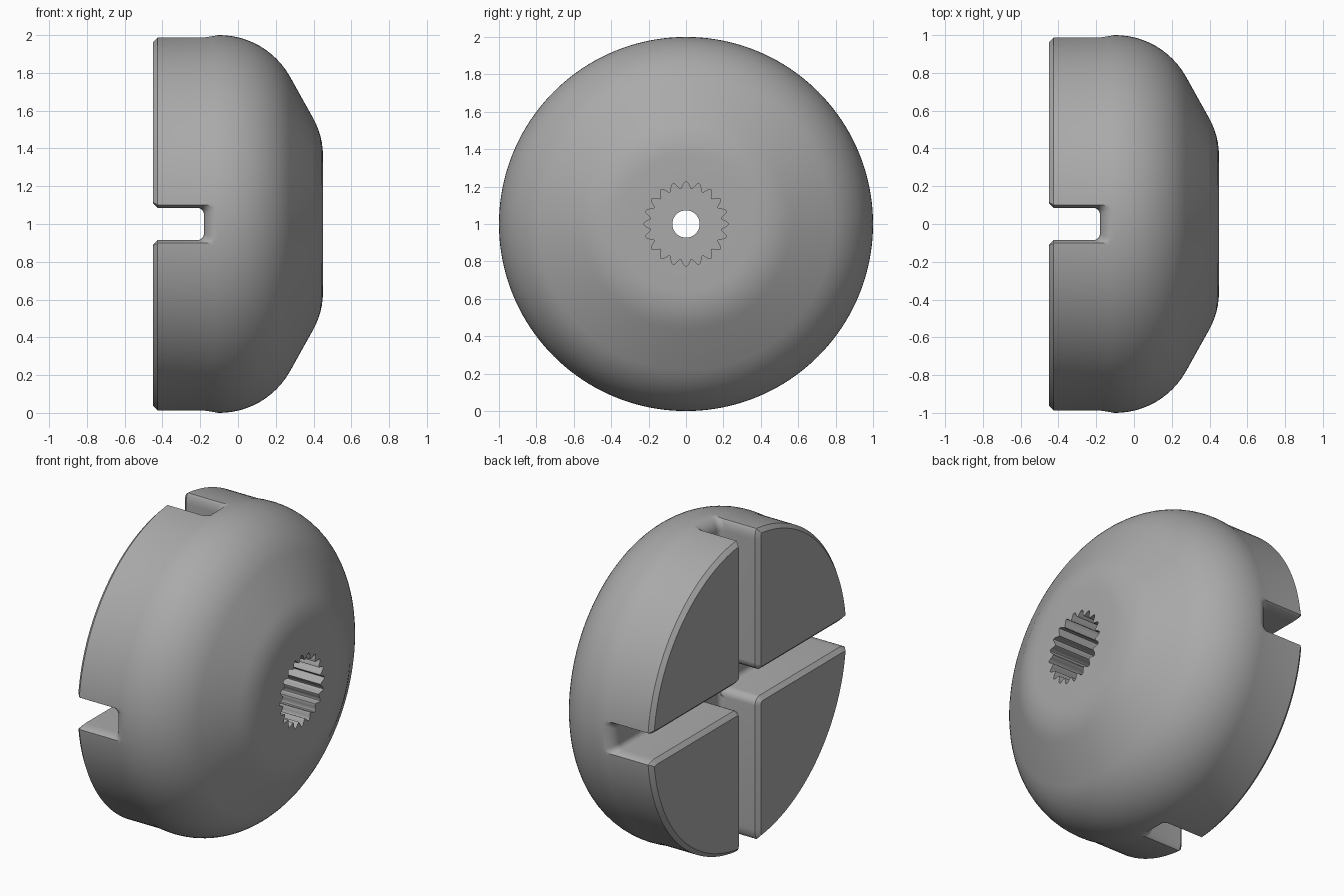
import bpy, bmesh
from math import sin, cos, pi, sqrt, radians
from mathutils import Matrix

cube = bpy.data.objects.get("Cube")
if cube:
    bpy.data.objects.remove(cube)

grey = bpy.data.materials.new("matte grey")
grey.use_nodes = True
grey.diffuse_color = (0.4, 0.4, 0.4, 1)
grey.node_tree.nodes["Principled BSDF"].inputs["Base Color"].default_value = (0.4, 0.4, 0.4, 1)


def loft(name, rings, matrix=Matrix()):
    """Skin closed rings of points and cap both ends."""
    bm = bmesh.new()
    loops = [[bm.verts.new(p) for p in ring] for ring in rings]
    n = len(loops[0])
    for a, b in zip(loops, loops[1:]):
        for i in range(n):
            j = (i + 1) % n
            bm.faces.new((a[i], a[j], b[j], b[i]))
    bm.faces.new(loops[0][::-1])
    bm.faces.new(loops[-1])
    bmesh.ops.recalc_face_normals(bm, faces=bm.faces)
    bm.transform(Matrix.Translation((0, 0, 1)) @ matrix)
    mesh = bpy.data.meshes.new(name)
    bm.to_mesh(mesh)
    bm.free()
    mesh.materials.append(grey)
    obj = bpy.data.objects.new(name, mesh)
    bpy.context.collection.objects.link(obj)
    return obj


def lathe(name, profile, n):
    """Turn (x, radius) points around the x axis."""
    return loft(name, [[(x, r * cos(2 * pi * i / n), r * sin(2 * pi * i / n))
                        for i in range(n)] for x, r in profile])


# Domed body: chamfered back rim, big shoulder, cone, soft front edge
R1, R2 = 0.43, 0.41
profile = [(-0.45, 0.968), (-0.425, 0.993), (-0.18, 0.993)]
profile += [(-0.1 + R1 * sin(radians(a)), 1 - R1 + R1 * cos(radians(a))) for a in range(-5, 61, 5)]
profile += [(0.45 - R2 + R2 * sin(radians(a)), 0.36 + R2 * cos(radians(a))) for a in range(60, 91, 5)]
body = lathe("hub_body", profile, 160)

# Slot cutter: chamfered mouth, round floor corners, flared at hub centre and rim
HALF, FLOOR, FILLET, CORNER = 0.085, -0.18, 0.05, 0.035


def slot_section(s):
    r = abs(s)
    w, floor = HALF, FLOOR
    d = min(max(HALF + FILLET - r, 0), FILLET)
    w += FILLET - sqrt(FILLET ** 2 - d ** 2)
    t = min(max((r - 0.92) / 0.08, 0), 1)
    flare = 1 - sqrt(1 - t * t)
    w += 0.035 * flare
    floor += 0.08 * flare
    half = [(w + 0.08, -0.505), (w, -0.425)]
    half += [(w - CORNER + CORNER * cos(a * pi / 12), floor - CORNER + CORNER * sin(a * pi / 12))
             for a in range(7)]
    return [(x, s, y) for y, x in half] + [(x, s, -y) for y, x in reversed(half)]


steps = [HALF + FILLET * (1 - cos(i * pi / 12)) for i in range(7)]
steps += [0.92 + 0.08 * sin(i * pi / 16) for i in range(9)] + [1.1]
stations = [-s for s in reversed(steps)] + steps
slots = [loft("slot_cutter", [slot_section(s) for s in stations], Matrix.Rotation(a, 4, "X"))
         for a in (0, pi / 2)]

# Splined socket in the front face
TEETH, STEPS = 20, 8
count = TEETH * STEPS
ring = []
for i in range(count):
    wave = cos(2 * pi * i / STEPS)
    r = 0.208 + 0.019 * wave
    a = 2 * pi * i / count
    ring.append((r * cos(a), r * sin(a)))
socket = loft("socket_cutter", [[(x, y, z) for y, z in ring] for x in (-0.05, 0.6)])

# Through hole with a countersink on the slot side
hole = lathe("hole_cutter", [(-0.3, 0.1), (-0.18, 0.1), (-0.155, 0.073), (0.2, 0.073)], 48)

for cutter in slots + [socket, hole]:
    mod = body.modifiers.new(cutter.name, "BOOLEAN")
    mod.operation = "DIFFERENCE"
    mod.solver = "EXACT"
    mod.object = cutter
    cutter.hide_render = True
    cutter.hide_set(True)

# Bake the cuts, then shade smooth with sharp creases kept
bpy.context.view_layer.objects.active = body
body.select_set(True)
for mod in list(body.modifiers):
    bpy.ops.object.modifier_apply(modifier=mod.name)
for cutter in slots + [socket, hole]:
    bpy.data.objects.remove(cutter)
bpy.ops.object.shade_smooth_by_angle(angle=radians(28))
